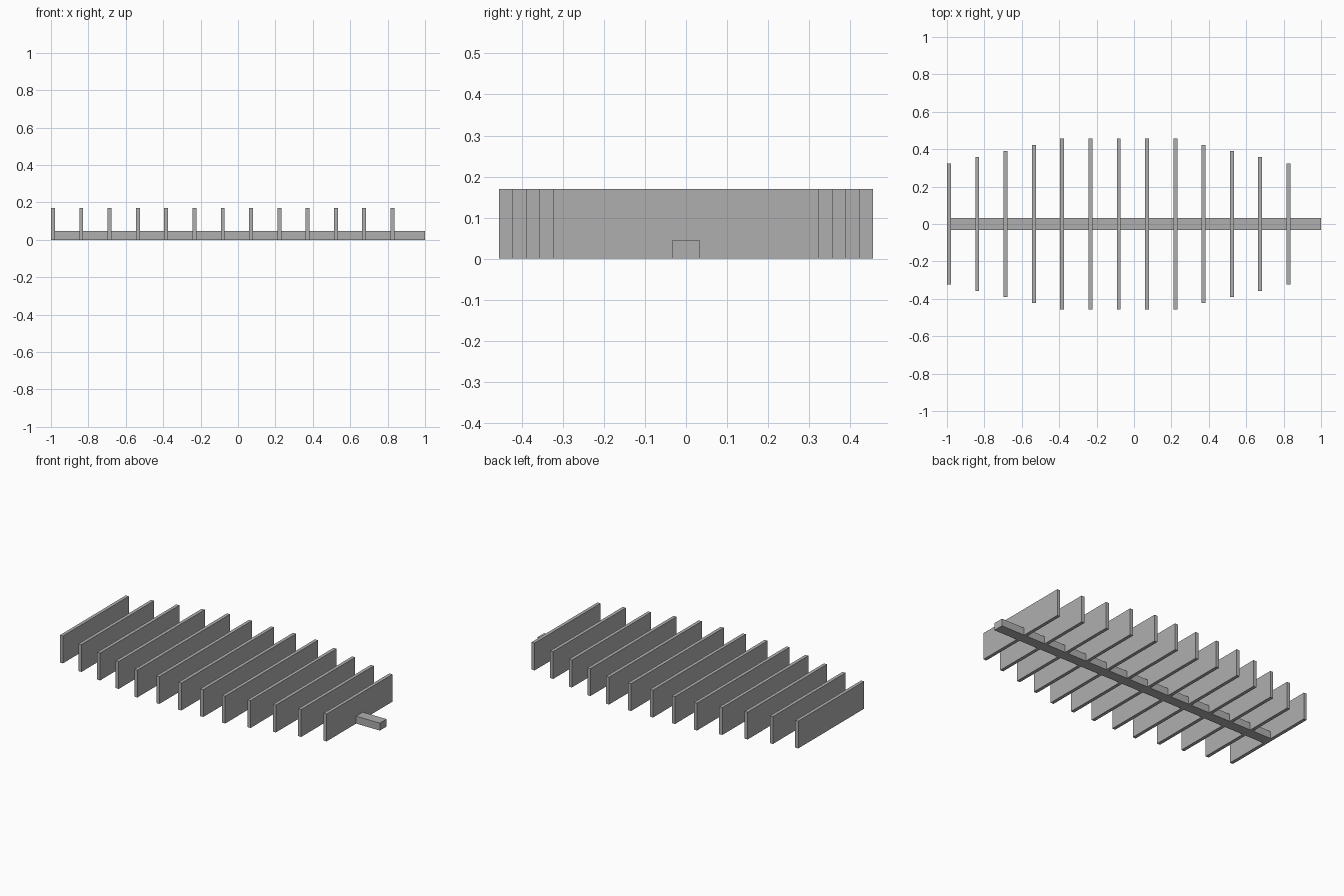
import bpy

# Remove the default object
cube = bpy.data.objects.get("Cube")
if cube:
    bpy.data.objects.remove(cube, do_unlink=True)

# Single plain grey
GREY = (0.43, 0.43, 0.43, 1)
grey = bpy.data.materials.new("plain_grey")
grey.use_nodes = True
grey.diffuse_color = GREY
grey.node_tree.nodes["Principled BSDF"].inputs["Base Color"].default_value = GREY


def box(name, x0, x1, half_width, height):
    """Box standing on the ground, centred on y = 0."""
    bpy.ops.mesh.primitive_cube_add(size=1, location=((x0 + x1) / 2, 0, height / 2))
    obj = bpy.context.object
    obj.name = name
    obj.scale = (x1 - x0, 2 * half_width, height)
    bpy.ops.object.transform_apply(location=False, rotation=False, scale=True)
    obj.data.materials.append(grey)
    return obj


FIN_COUNT = 13
FIN_PITCH = 0.1513
FIN_THICKNESS = 0.021
FIN_HEIGHT = 0.17

# Spine bar: starts at the first fin and sticks out past the last one
box("spine", -1 + FIN_THICKNESS, 1, 0.033, 0.046)

# Cross fins: five full-width ones in the middle, stepping shorter to each end
for i in range(FIN_COUNT):
    steps_from_end = min(i, FIN_COUNT - 1 - i, 4)
    x = -1 + i * FIN_PITCH
    box(f"fin_{i + 1}", x, x + FIN_THICKNESS, 0.324 + 0.033 * steps_from_end, FIN_HEIGHT)
